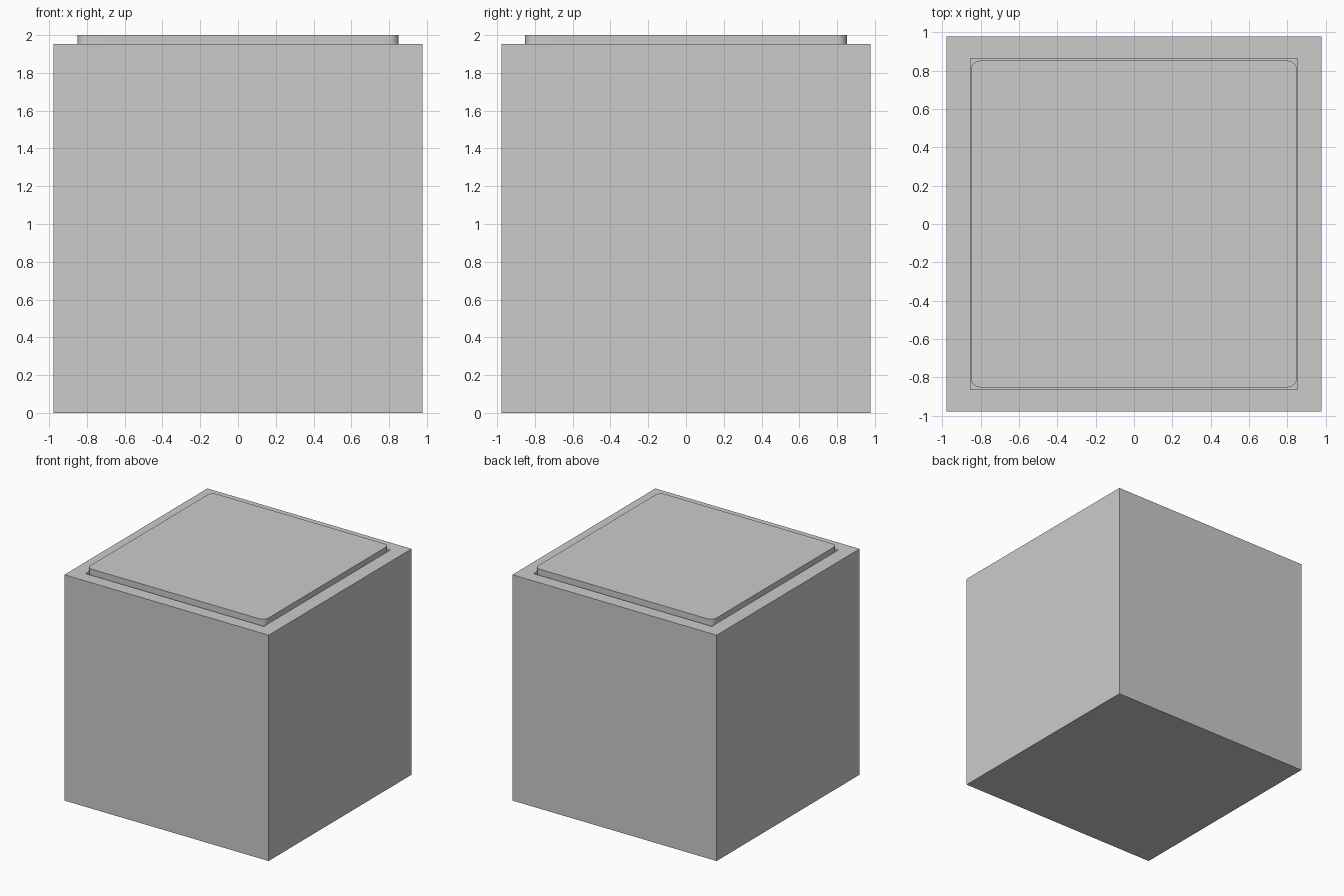
import bpy, bmesh
from mathutils import Vector

if "Cube" in bpy.data.objects:
    bpy.data.objects.remove(bpy.data.objects["Cube"])


def box(bm, hx, hy, z0, z1):
    geom = bmesh.ops.create_cube(bm, size=1)
    for v in geom["verts"]:
        v.co = Vector((v.co.x * 2 * hx, v.co.y * 2 * hy, z0 if v.co.z < 0 else z1))


def finish(bm, name):
    bmesh.ops.recalc_face_normals(bm, faces=bm.faces)
    mesh = bpy.data.meshes.new(name)
    bm.to_mesh(mesh)
    bm.free()
    obj = bpy.data.objects.new(name, mesh)
    bpy.context.collection.objects.link(obj)
    return obj


HALF, BODY_TOP, FLOOR = 0.977, 1.953, 0.12

# Open square container: inset the top face into a rim, then sink the cavity
bm = bmesh.new()
box(bm, HALF, HALF, 0, BODY_TOP)
top = max(bm.faces, key=lambda f: f.calc_center_median().z)
bmesh.ops.inset_region(bm, faces=[top], thickness=0.1)
for v in top.verts:
    v.co.x = 0.853 if v.co.x > 0 else -0.853
    v.co.y = 0.864 if v.co.y > 0 else -0.864
cavity = bmesh.ops.extrude_face_region(bm, geom=[top])
for v in [g for g in cavity["geom"] if isinstance(g, bmesh.types.BMVert)]:
    v.co.z = FLOOR
if top.is_valid:
    bmesh.ops.delete(bm, geom=[top], context="FACES_ONLY")
finish(bm, "container")

# Block filling the cavity, with rounded upright corners, standing proud of the rim
bm = bmesh.new()
box(bm, 0.851, 0.852, FLOOR + 0.002, 2.0)
upright = [e for e in bm.edges if abs(e.verts[0].co.z - e.verts[1].co.z) > 1]
bmesh.ops.bevel(bm, geom=upright, offset=0.05, segments=6, profile=0.5, affect="EDGES")
block = finish(bm, "filling_block")

# Smooth the rounded corners only
bpy.context.view_layer.objects.active = block
block.select_set(True)
bpy.ops.object.shade_smooth_by_angle(angle=0.6)
